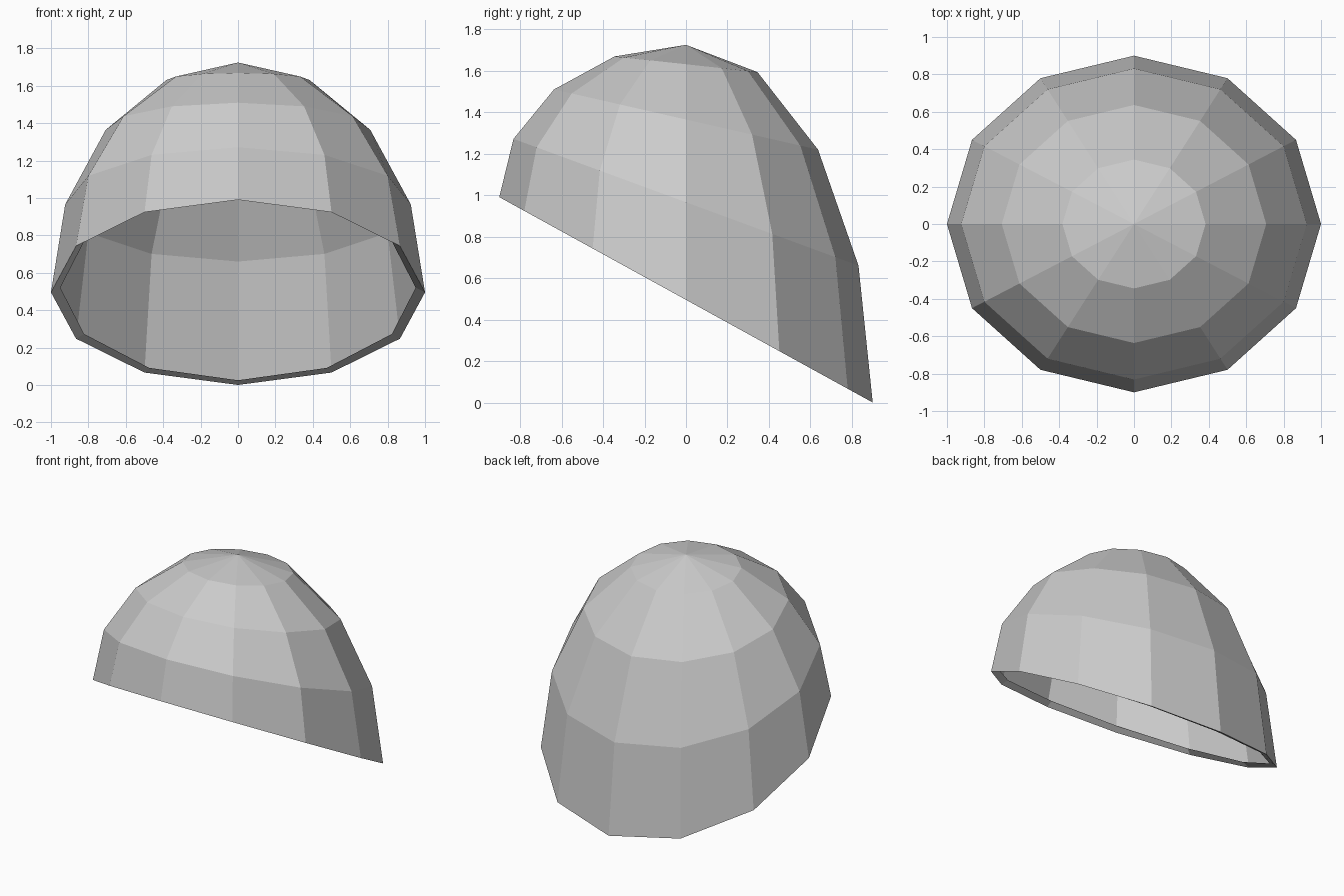
import bpy, bmesh, math

cube = bpy.data.objects.get("Cube")
if cube:
    bpy.data.objects.remove(cube, do_unlink=True)

SIDES, LEVELS = 12, 4
WIDTH, DEPTH = 1.0, 0.9      # half sizes of the rim
RIM_Z, RISE = 0.495, 1.229   # mid height of the rim, dome height above it

grey = bpy.data.materials.new("light grey")
grey.use_nodes = True
colour = (0.6, 0.6, 0.6, 1)
grey.diffuse_color = colour
grey.node_tree.nodes["Principled BSDF"].inputs["Base Color"].default_value = colour


def ring(bm, radius, height, tilt):
    """Oval ring at a height, dipping towards the back by tilt."""
    verts = []
    for i in range(SIDES):
        a = math.tau * i / SIDES
        verts.append(bm.verts.new((WIDTH * radius * math.cos(a),
                                   DEPTH * radius * math.sin(a),
                                   height - tilt * math.sin(a))))
    return verts


def bridge(bm, low, high):
    for i in range(SIDES):
        j = (i + 1) % SIDES
        bm.faces.new((low[i], low[j], high[j], high[i]))


def finish(bm, name):
    mesh = bpy.data.meshes.new(name)
    bm.to_mesh(mesh)
    bm.free()
    mesh.materials.append(grey)
    obj = bpy.data.objects.new(name, mesh)
    bpy.context.collection.objects.link(obj)


# Faceted dome, its tilt fading out towards the crown
bm = bmesh.new()
rings = []
for k in range(LEVELS):
    a = math.pi / 2 * k / LEVELS
    s = math.sin(a)
    rings.append(ring(bm, math.cos(a), RIM_Z + RISE * s, RIM_Z * (1 - s)))
for low, high in zip(rings, rings[1:]):
    bridge(bm, low, high)
crown = bm.verts.new((0, 0, RIM_Z + RISE))
for i in range(SIDES):
    bm.faces.new((rings[-1][i], rings[-1][(i + 1) % SIDES], crown))
finish(bm, "dome_shell")

# Narrow lip turned in under the rim, facing down
bm = bmesh.new()
outer = ring(bm, 1, RIM_Z, RIM_Z)
inner = ring(bm, 0.95, RIM_Z + 0.025, RIM_Z)
bridge(bm, inner, outer)
finish(bm, "rim_lip")
